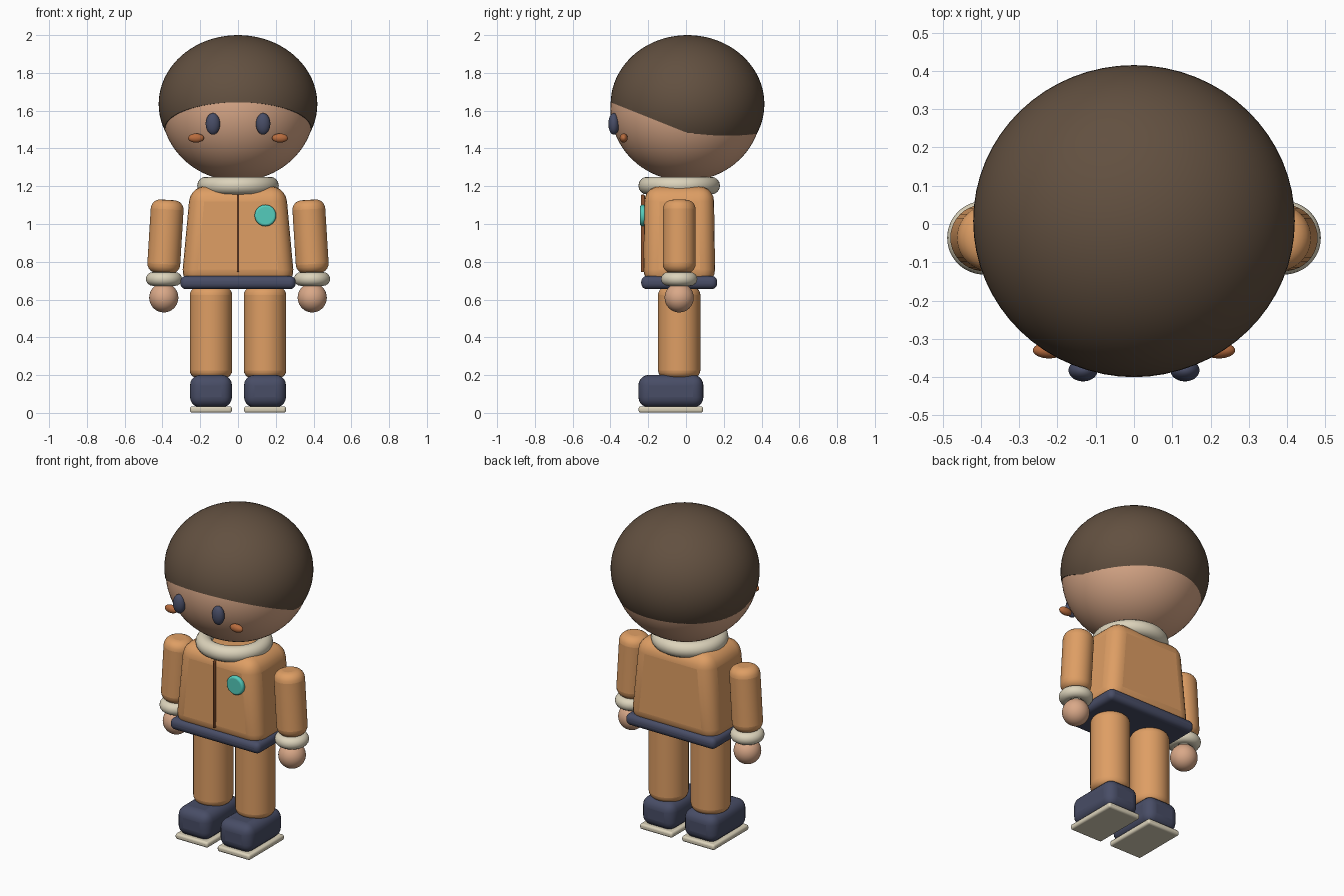
import bpy, bmesh, math
from mathutils import Vector, Matrix

if "Cube" in bpy.data.objects:
    bpy.data.objects.remove(bpy.data.objects["Cube"], do_unlink=True)


def paint(name, *rgb):
    lin = [(c / 255 / 12.92) if c < 11 else ((c / 255 + 0.055) / 1.055) ** 2.4 for c in rgb]
    m = bpy.data.materials.new(name)
    m.use_nodes = True
    m.diffuse_color = (*lin, 1)
    m.node_tree.nodes["Principled BSDF"].inputs["Base Color"].default_value = (*lin, 1)
    return m


HAIR = paint("hair brown", 98, 80, 64)
SKIN = paint("skin", 217, 168, 136)
SUIT = paint("suit orange", 222, 158, 100)
NAVY = paint("navy", 72, 77, 102)
CREAM = paint("cream", 220, 211, 187)
RUST = paint("rust", 184, 108, 62)
TEAL = paint("teal", 84, 204, 188)
ZIP = paint("zipper brown", 142, 84, 48)

AXIS_Y = -0.036  # body sits slightly ahead of the origin


def finish(bm, name, mat, loc, tilt=0, bevel=0, segments=5):
    """Turn a bmesh into a placed, bevelled, smooth-shaded object."""
    me = bpy.data.meshes.new(name)
    bmesh.ops.recalc_face_normals(bm, faces=bm.faces)
    bm.to_mesh(me)
    bm.free()
    me.materials.append(mat)
    ob = bpy.data.objects.new(name, me)
    bpy.context.collection.objects.link(ob)
    ob.location = loc
    ob.rotation_euler.y = tilt
    if bevel:
        mod = ob.modifiers.new("rounded edges", "BEVEL")
        mod.width, mod.segments, mod.limit_method = bevel, segments, "ANGLE"
        mod.angle_limit = math.radians(40)
    bpy.ops.object.select_all(action="DESELECT")
    ob.select_set(True)
    bpy.context.view_layer.objects.active = ob
    bpy.ops.object.shade_smooth_by_angle(angle=math.radians(40))
    return ob


def box(name, mat, loc, size, bevel, top=(1, 1), **kw):
    bm = bmesh.new()
    bmesh.ops.create_cube(bm, size=1, matrix=Matrix.Diagonal((*size, 1)))
    for v in bm.verts:
        if v.co.z > 0:
            v.co.x *= top[0]
            v.co.y *= top[1]
    return finish(bm, name, mat, loc, bevel=bevel, **kw)


def ball(name, mat, loc, radii, cut=None):
    bm = bmesh.new()
    bmesh.ops.create_uvsphere(bm, u_segments=64, v_segments=40, radius=1,
                              matrix=Matrix.Diagonal((*radii, 1)))
    if cut:  # keep only what lies above the plane
        point, normal = Vector(cut[0]) - Vector(loc), Vector(cut[1])
        res = bmesh.ops.bisect_plane(bm, geom=bm.verts[:] + bm.edges[:] + bm.faces[:],
                                     plane_co=point, plane_no=normal, clear_inner=True)
        rim = [e for e in res["geom_cut"] if isinstance(e, bmesh.types.BMEdge)]
        bmesh.ops.edgeloop_fill(bm, edges=rim)
    return finish(bm, name, mat, loc)


def tube(name, mat, loc, radius, length, bevel, tilt=0, forward=False):
    bm = bmesh.new()
    turn = Matrix.Rotation(math.pi / 2, 4, "X") if forward else Matrix()
    bmesh.ops.create_cone(bm, cap_ends=True, segments=40, radius1=radius, radius2=radius,
                          depth=length, matrix=turn)
    return finish(bm, name, mat, loc, tilt, bevel)


def ring(name, mat, loc, major, minor, tilt=0):
    bm = bmesh.new()
    start = bm.verts.new((major + minor, 0, 0))
    profile = [start] + [bm.verts.new((major + minor * math.cos(a * math.tau / 16), 0,
                                       minor * math.sin(a * math.tau / 16))) for a in range(1, 16)]
    edges = [bm.edges.new((profile[i - 1], profile[i])) for i in range(16)]
    bmesh.ops.spin(bm, geom=profile + edges, cent=(0, 0, 0), axis=(0, 0, 1),
                   angle=math.tau, steps=48, use_merge=True)
    bmesh.ops.remove_doubles(bm, verts=bm.verts, dist=0.0001)
    return finish(bm, name, mat, loc, tilt)


# Head and hair cap with a sloping hairline
ball("head", SKIN, (0, 0, 1.61), (0.405, 0.4, 0.382))
ball("hair", HAIR, (0, 0.008, 1.635), (0.42, 0.407, 0.365),
     cut=((0, -0.4, 1.645), (0, 0.4, 1)))

# Torso, collar, belt, zipper and badge
box("torso", SUIT, (0, AXIS_Y, 0.94), (0.6, 0.382, 0.52), 0.08, top=(0.84, 0.96))
ring("collar", CREAM, (0, AXIS_Y, 1.203), 0.169, 0.047)
box("belt", NAVY, (0, AXIS_Y, 0.69), (0.61, 0.402, 0.07), 0.03)
box("zipper", ZIP, (0, -0.228, 0.95), (0.013, 0.02, 0.41), 0.004, segments=2)
tube("chest_badge", TEAL, (0.145, -0.228, 1.045), 0.057, 0.03, 0.012, forward=True)

# Paired parts
for side, s in (("right", -1), ("left", 1)):
    lean = -s * math.radians(3.5)
    ball(side + "_eye", NAVY, (s * 0.133, -0.382, 1.53), (0.038, 0.029, 0.057))
    ball(side + "_cheek", RUST, (s * 0.222, -0.33, 1.455), (0.042, 0.021, 0.024))
    tube(side + "_arm", SUIT, (s * 0.384, AXIS_Y, 0.933), 0.087, 0.39, 0.05, lean)
    ring(side + "_cuff", CREAM, (s * 0.392, AXIS_Y, 0.709), 0.06, 0.036)
    ball(side + "_hand", SKIN, (s * 0.393, AXIS_Y, 0.61), (0.077, 0.077, 0.078))
    tube(side + "_leg", SUIT, (s * 0.143, AXIS_Y, 0.425), 0.112, 0.48, 0.04)
    box(side + "_boot", NAVY, (s * 0.143, -0.08, 0.115), (0.222, 0.344, 0.172), 0.055)
    box(side + "_sole", CREAM, (s * 0.143, -0.08, 0.018), (0.222, 0.342, 0.034), 0.012, segments=3)
